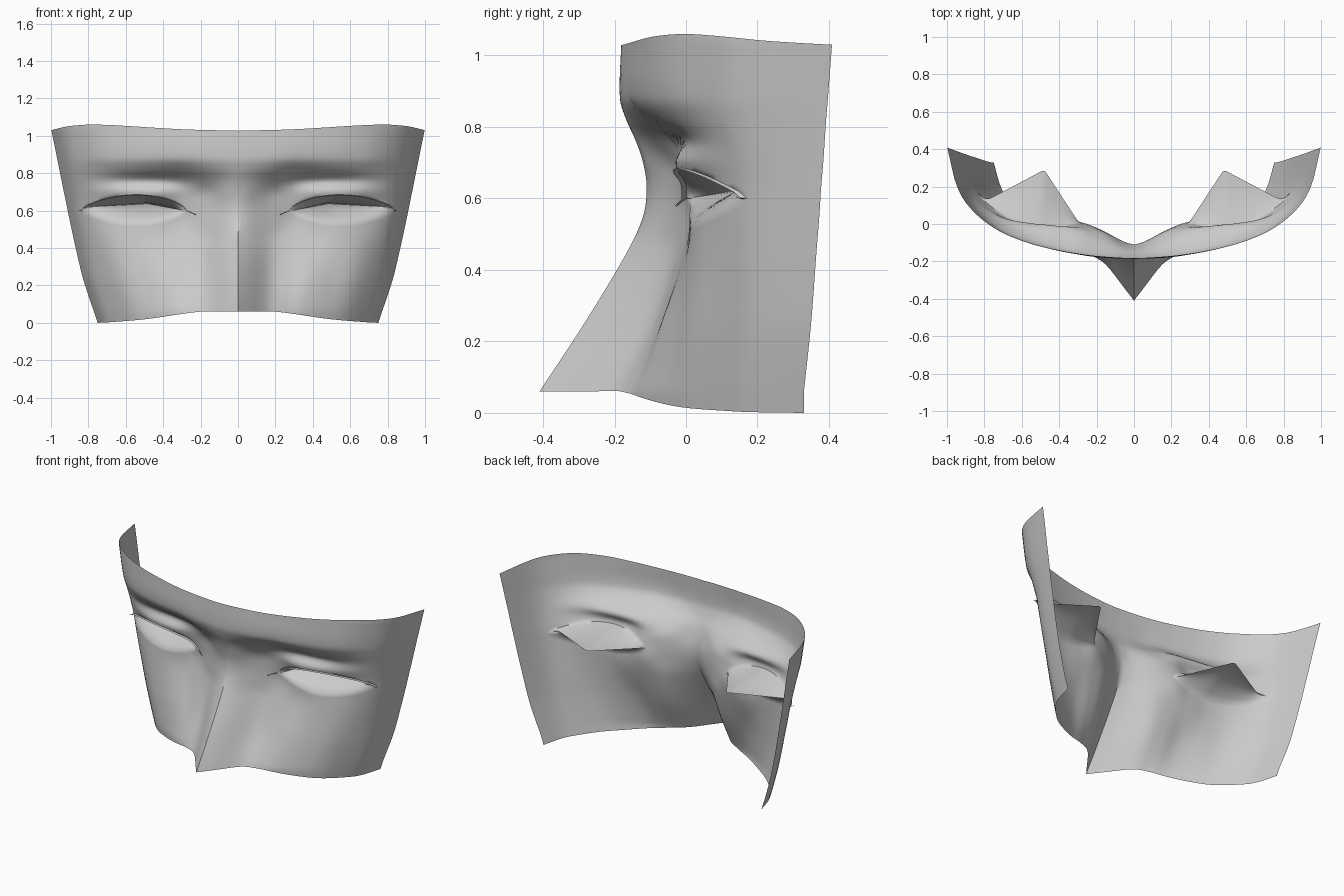
import bpy, bmesh, math
from mathutils import Vector

if "Cube" in bpy.data.objects:
    bpy.data.objects.remove(bpy.data.objects["Cube"])

# Depth table of the face: columns across half the width (u), rows by height (z)
U = [0, .06, .2, .32, .45, .6, .75, .88, .95, 1]
Z = [.06, .25, .45, .55, .63, .70, .76, .82, .88, 1.05]
Y = [
    [-.41, -.35, -.215, -.16, -.12, -.06, .015, .12, .20, .33],
    [-.285, -.235, -.11, -.075, -.065, -.025, .03, .13, .215, .35],
    [-.165, -.13, -.04, -.01, 0, .01, .05, .13, .22, .365],
    [-.12, -.10, -.03, .01, .01, .02, .06, .13, .22, .373],
    [-.11, -.095, -.03, 0, 0, .02, .06, .13, .22, .378],
    [-.12, -.11, -.04, -.015, -.03, -.015, .035, .12, .215, .384],
    [-.14, -.13, -.08, -.03, -.01, .005, .035, .11, .21, .388],
    [-.167, -.164, -.14, -.105, -.085, -.055, .0, .095, .205, .392],
    [-.185, -.184, -.175, -.155, -.13, -.09, -.025, .085, .20, .397],
    [-.18, -.18, -.17, -.155, -.13, -.09, -.02, .09, .21, .41],
]


def curve(xs, ys, x):
    """Smooth interpolation through the points."""
    x = min(max(x, xs[0]), xs[-1])
    n = len(xs)
    i = max(k for k in range(n - 1) if xs[k] <= x)

    def slope(k):
        a, b = max(k - 1, 0), min(k + 1, n - 1)
        return (ys[b] - ys[a]) / (xs[b] - xs[a])
    h = xs[i + 1] - xs[i]
    t = (x - xs[i]) / h
    return ((2*t**3 - 3*t*t + 1) * ys[i] + (t**3 - 2*t*t + t) * h * slope(i)
            + (3*t*t - 2*t**3) * ys[i + 1] + (t**3 - t*t) * h * slope(i + 1))


def face_point(u, z):
    y = curve(Z, [curve(U, row, abs(u)) for row in Y], z)
    return Vector((u * curve([0, .28, 1.04], [.75, .84, 1.0], z), y, z))


# Edge lines of the mask and of the eyes
EYE0, EYE1, SEAM = .30, .92, .60


def across(u):
    return min(max((abs(u) - EYE0) / (EYE1 - EYE0), 0), 1)


def arch(u):
    return max(math.sin(math.pi * across(u)), 0.0)


def lower_lid(u):
    return SEAM - .067 * arch(u) ** .8


def upper_lid(u):
    return SEAM + (.095 - .02 * across(u)) * arch(u) ** .6


def top_edge(u):
    return curve([0, .3, .75, .9, 1], [1.027, 1.035, 1.06, 1.052, 1.03], abs(u))


def bottom_edge(u):
    return curve([0, .13, .26, .65, .9, 1], [.06, .06, .06, .02, .004, 0], abs(u))


def sheet(name, grids):
    """Join point grids into one smooth open surface."""
    bm = bmesh.new()
    for rows in grids:
        vs = [[bm.verts.new(p) for p in r] for r in rows]
        for a, b in zip(vs, vs[1:]):
            for i in range(len(a) - 1):
                bm.faces.new((a[i], a[i + 1], b[i + 1], b[i]))
    bmesh.ops.remove_doubles(bm, verts=bm.verts, dist=.0004)
    bmesh.ops.recalc_face_normals(bm, faces=bm.faces)
    me = bpy.data.meshes.new(name)
    bm.to_mesh(me)
    bm.free()
    ob = bpy.data.objects.new(name, me)
    bpy.context.collection.objects.link(ob)
    bpy.ops.object.select_all(action='DESELECT')
    ob.select_set(True)
    bpy.context.view_layer.objects.active = ob
    bpy.ops.object.shade_smooth_by_angle(angle=math.radians(50))
    return ob


N = 100
us = [-1 + 2 * i / N for i in range(N + 1)]


def band(lo, hi, n):
    return [[face_point(u, lo(u) + (hi(u) - lo(u)) * k / n) for u in us] for k in range(n + 1)]


def pocket(side, lid, power):
    """Wall running back from an eyelid to the rear corner of the eye."""
    inner, corner, outer = Vector((.29, .0, .60)), Vector((.48, .29, .64)), Vector((.80, .12, .62))
    eye_us = [side * (EYE0 + .02 * i) for i in range(32)]
    rows = []
    for k in range(9):
        f, row = k / 8, []
        for u in eye_us:
            t = across(u)
            q = inner.lerp(corner, t / .4) if t < .4 else corner.lerp(outer, (t - .4) / .6)
            q = Vector((q.x * side, q.y, q.z))
            p = face_point(u, lid(u))
            r = p.lerp(q, f)
            r.z = p.z + (q.z - p.z) * (1 - (1 - f) ** power)
            row.append(r)
        rows.append(row)
    return rows


# Face sheet split at the eyes, closed by a wedge-shaped pocket behind each eye
grids = [band(bottom_edge, lower_lid, 28), band(upper_lid, top_edge, 26)]
for side in (-1, 1):
    grids += [pocket(side, lower_lid, 2.5), pocket(side, upper_lid, 1.5)]
sheet("mask_face", grids)

# Thin upper lashes with pointed ends past the eye corners
for side, label in ((-1, "left"), (1, "right")):
    lid = [face_point(u, upper_lid(u)) for u in [side * (EYE0 + .02 * i) for i in range(32)]]
    front = [p + Vector((0, -.014, -.002)) for p in lid]
    ends = [Vector((side * .225, -.03, .58)), Vector((side * .85, .14, .605))]
    drop = Vector((0, .003, -.003))
    back = [ends[0] + drop] + lid + [ends[1] + drop]
    sheet(label + "_upper_lash", [[[ends[0]] + front + [ends[1]], back]])
